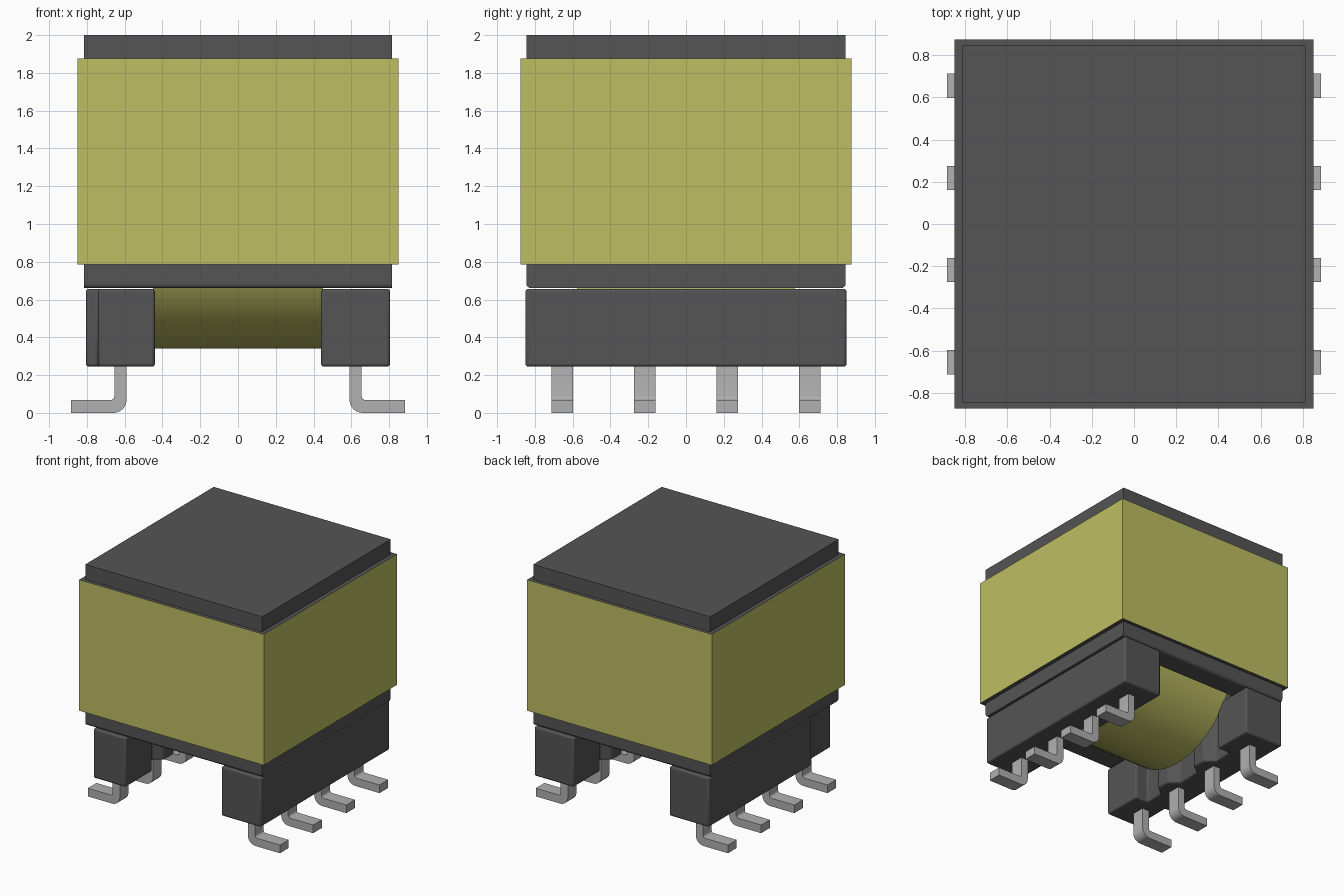
import bpy, bmesh, math
from mathutils import Vector

if "Cube" in bpy.data.objects:
    bpy.data.objects.remove(bpy.data.objects["Cube"], do_unlink=True)


def material(name, rgb):
    m = bpy.data.materials.new(name)
    m.use_nodes = True
    m.diffuse_color = (*rgb, 1)
    bsdf = next(n for n in m.node_tree.nodes if n.type == 'BSDF_PRINCIPLED')
    bsdf.inputs["Base Color"].default_value = (*rgb, 1)
    bsdf.inputs["Roughness"].default_value = 0.6
    return m


DARK = material("dark grey", (0.09, 0.09, 0.09))
YELLOW = material("tape yellow", (0.515, 0.515, 0.125))
METAL = material("pin metal", (0.44, 0.44, 0.44))


def prism(name, pts, axis, a, b, mat, bevel=0.0, smooth=None):
    """Extrude a flat profile along an axis from a to b."""
    place = {'X': lambda p, t: (t, p[0], p[1]),
             'Y': lambda p, t: (p[0], t, p[1]),
             'Z': lambda p, t: (p[0], p[1], t)}[axis]
    bm = bmesh.new()
    face = bm.faces.new([bm.verts.new(place(p, a)) for p in pts])
    ext = bmesh.ops.extrude_face_region(bm, geom=[face])
    moved = [v for v in ext["geom"] if isinstance(v, bmesh.types.BMVert)]
    shift = Vector(place((0, 0), b - a))
    bmesh.ops.translate(bm, vec=shift, verts=moved)
    bmesh.ops.recalc_face_normals(bm, faces=bm.faces)
    me = bpy.data.meshes.new(name)
    bm.to_mesh(me)
    bm.free()
    ob = bpy.data.objects.new(name, me)
    bpy.context.collection.objects.link(ob)
    me.materials.append(mat)
    if bevel:
        mod = ob.modifiers.new("rounded edges", 'BEVEL')
        mod.width, mod.segments = bevel, 3
        mod.limit_method = 'ANGLE'
    if smooth:
        bpy.ops.object.select_all(action='DESELECT')
        ob.select_set(True)
        bpy.context.view_layer.objects.active = ob
        bpy.ops.object.shade_smooth_by_angle(angle=math.radians(smooth))
    return ob


def rect(x, y0, y1):
    return [(-x, y0), (x, y0), (x, y1), (-x, y1)]


def arc(cx, cz, r, a0, a1, n):
    return [(cx + r * math.cos(math.radians(a0 + (a1 - a0) * i / n)),
             cz + r * math.sin(math.radians(a0 + (a1 - a0) * i / n)))
            for i in range(n + 1)]


# Core: solid ends, and a middle section open at the bottom for the winding
r = 0.025
low_left = arc(-0.845 + r, 0.66 + r, r, 180, 270, 4)
low_right = arc(0.845 - r, 0.66 + r, r, 270, 360, 4)
top = [(0.845, 2.0), (-0.845, 2.0)]
slot = [(-0.66, 0.66), (-0.66, 1.0), (0.66, 1.0), (0.66, 0.66)]
prism("core_middle", low_left + slot + low_right + top, 'X', -0.455, 0.455, DARK)
for side, s in (("left", 1), ("right", -1)):
    prism("core_end_" + side, low_left + low_right + top, 'X',
          s * 0.455, s * 0.815, DARK)

# Tape wrapped round the core, with dark top and bottom rims
tape = prism("tape_wrap", rect(0.85, -0.875, 0.875), 'Z', 0.785, 1.875, YELLOW)
tape.data.materials.append(DARK)
for p in tape.data.polygons:
    p.material_index = 1 if abs(p.normal.z) > 0.5 else 0

# Round winding lying along x
prism("winding", arc(0, 1.02, 0.68, 0, 360 - 360 / 96, 95), 'X',
      -0.45, 0.45, YELLOW, smooth=40)

# Pin rails: comb-shaped plan with end blocks and tapered wire guides
half = [(0.44, 0.85), (0.44, 0.5), (0.56, 0.5), (0.56, 0.34),
        (0.48, 0.28), (0.48, 0.16), (0.56, 0.10)]
inner = half + [(x, -y) for x, y in reversed(half)]
plain_corner = [(0.805, -0.85)]
notched_corner = [(0.74, -0.85), (0.74, -0.5), (0.805, -0.5)]
for side, s, corner in (("left", 1, plain_corner), ("right", -1, notched_corner)):
    plan = inner + corner + [(0.805, 0.85)]
    prism("pin_rail_" + side, [(s * x, y) for x, y in plan], 'Z',
          0.245, 0.657, DARK, bevel=0.015, smooth=35)

# Bent pins: a vertical leg turning outwards into a flat foot
pin = ([(0.59, 0.30)] + arc(0.66, 0.07, 0.07, 180, 270, 6)
       + [(0.885, 0.0), (0.885, 0.068)]
       + arc(0.675, 0.088, 0.02, 270, 180, 4) + [(0.655, 0.30)])
for side, s in (("left", 1), ("right", -1)):
    for i, y in enumerate((-0.655, -0.218, 0.218, 0.655)):
        prism(f"pin_{side}_{i + 1}", [(s * x, z) for x, z in pin], 'Y',
              y - 0.057, y + 0.057, METAL, smooth=35)
